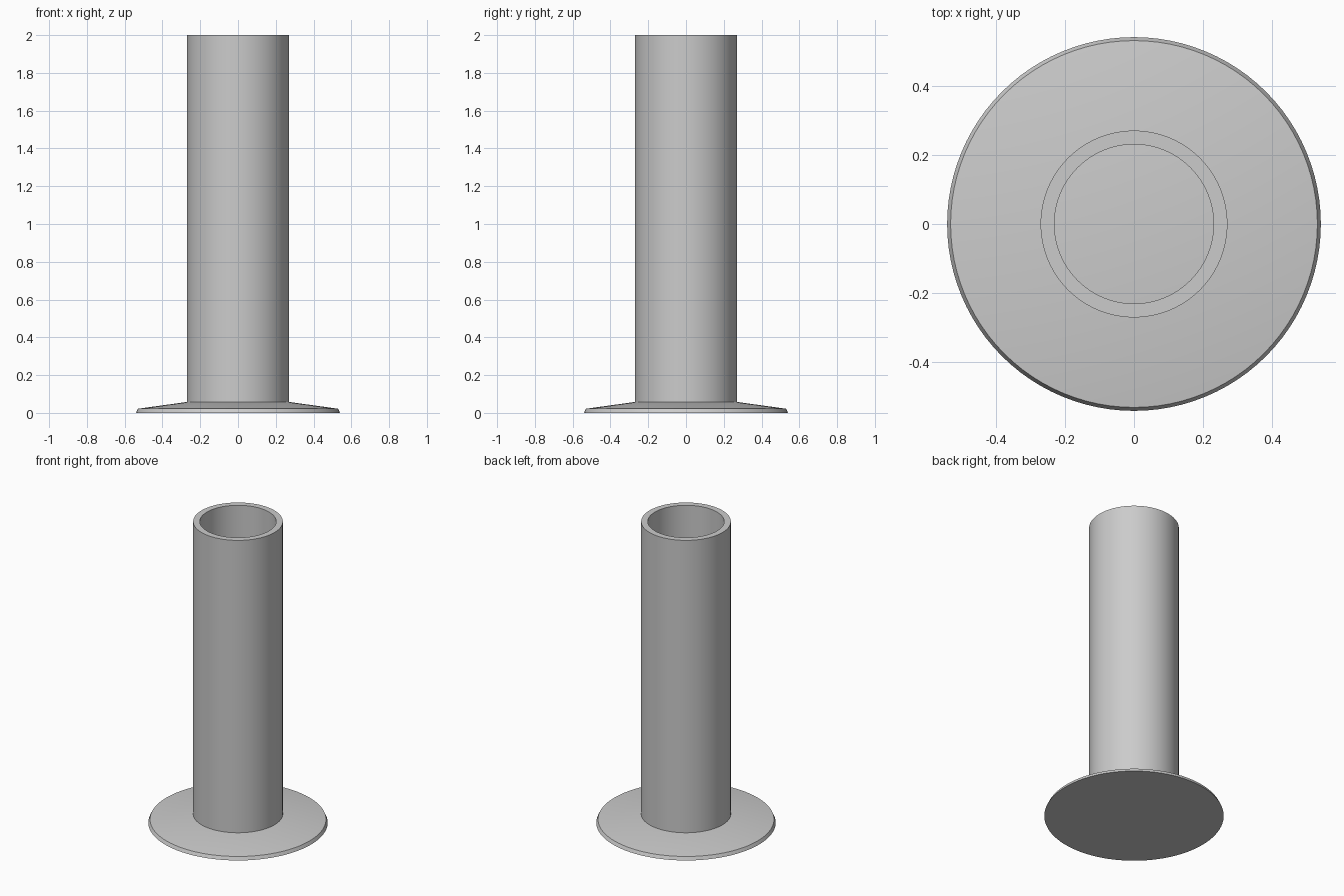
import bpy, bmesh
from math import cos, sin, tau, radians

if "Cube" in bpy.data.objects:
    bpy.data.objects.remove(bpy.data.objects["Cube"])

SIDES = 96


def lathe(name, profile, closed=False):
    """Revolve (radius, z) points about z; open profiles get end caps."""
    bm = bmesh.new()
    rings = [[bm.verts.new((r * cos(tau * i / SIDES), r * sin(tau * i / SIDES), z))
              for i in range(SIDES)] for r, z in profile]
    pairs = list(zip(rings, rings[1:]))
    if closed:
        pairs.append((rings[-1], rings[0]))
    else:
        bm.faces.new(rings[0])
        bm.faces.new(rings[-1])
    for a, b in pairs:
        for i in range(SIDES):
            j = (i + 1) % SIDES
            bm.faces.new((a[i], a[j], b[j], b[i]))
    bmesh.ops.recalc_face_normals(bm, faces=bm.faces)
    mesh = bpy.data.meshes.new(name)
    bm.to_mesh(mesh)
    bm.free()
    obj = bpy.data.objects.new(name, mesh)
    bpy.context.collection.objects.link(obj)
    bpy.ops.object.select_all(action='DESELECT')
    obj.select_set(True)
    bpy.context.view_layer.objects.active = obj
    bpy.ops.object.shade_smooth_by_angle(angle=radians(8))
    return obj


# Shallow conical foot with a bevelled rim
lathe("base", [(0.54, 0), (0.53, 0.022), (0.27, 0.058)])

# Hollow tube standing on the foot
lathe("tube", [(0.27, 0.058), (0.27, 2.0), (0.23, 2.0), (0.23, 0.058)], closed=True)
